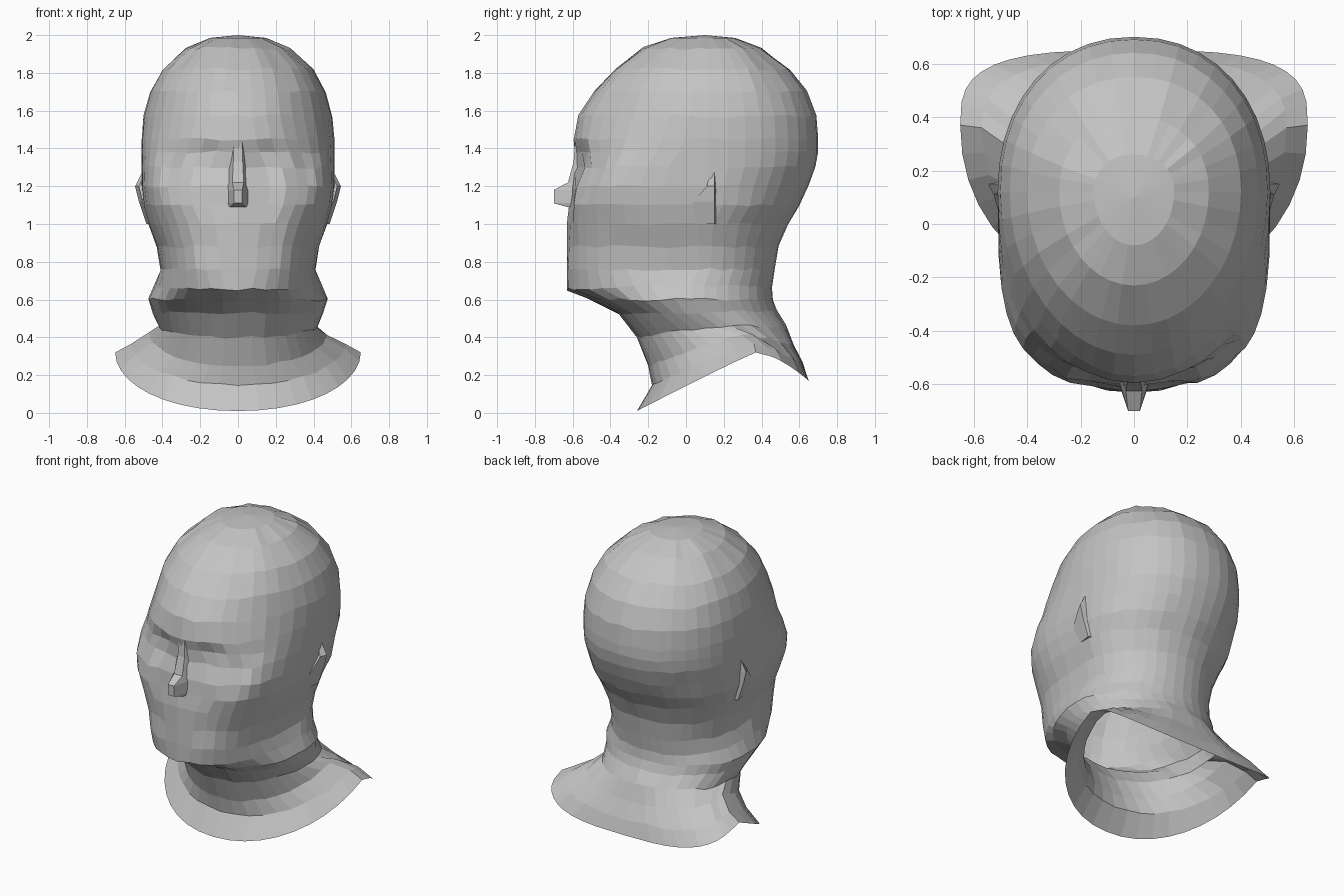
import bpy, bmesh, math, random
from mathutils import Vector

random.seed(4)
if "Cube" in bpy.data.objects:
    bpy.data.objects.remove(bpy.data.objects["Cube"], do_unlink=True)

# One plain clay material
clay = bpy.data.materials.new("clay grey")
clay.use_nodes = True
clay.diffuse_color = (0.55, 0.55, 0.55, 1)
clay.node_tree.nodes["Principled BSDF"].inputs["Base Color"].default_value = clay.diffuse_color

SEGMENTS = 40


def finish(bm, name):
    bmesh.ops.recalc_face_normals(bm, faces=bm.faces)
    mesh = bpy.data.meshes.new(name)
    bm.to_mesh(mesh)
    bm.free()
    mesh.materials.append(clay)
    obj = bpy.data.objects.new(name, mesh)
    bpy.context.collection.objects.link(obj)
    return obj


def signed_power(value, power):
    return math.copysign(abs(value) ** power, value)


def ring_points(z_front, z_side, z_back, front, back, width, centre, front_square, back_square):
    """Horizontal section with its own squareness front and back, tilted in z."""
    points = []
    for i in range(SEGMENTS):
        angle = 2 * math.pi * i / SEGMENTS
        s, c = math.sin(angle), math.cos(angle)
        power = 2 / (front_square if c > 0 else back_square)
        reach = (front if c > 0 else back) - centre
        z_end = z_front if c > 0 else z_back
        points.append(Vector((width * signed_power(s, power),
                              centre + reach * abs(c) ** power,
                              z_side + (z_end - z_side) * abs(c))))
    return points


# Skull and face sections: height, front, back, half width, front squareness
skull_rows = [
    (1.985, -.08, .26, .15, 2), (1.93, -.23, .40, .28, 2), (1.82, -.38, .55, .40, 2),
    (1.70, -.49, .64, .465, 2), (1.57, -.57, .69, .50, 1.95), (1.45, -.595, .70, .51, 2.2),
    (1.38, -.59, .70, .51, 2.5), (1.30, -.59, .685, .51, 3), (1.20, -.605, .65, .51, 3.4),
    (1.10, -.62, .60, .50, 3.2), (1.0, -.63, .54, .475, 2.7), (.88, -.63, .49, .43, 2.6),
    (.76, -.63, .47, .41, 2.6)]

# Jaw, neck and collar: front, side and back heights, front, back,
# half width, centre, back squareness
neck_rows = [
    (.655, .68, .66, -.63, .455, .44, .03, 2), (.60, .60, .60, -.50, .46, .475, .03, 2),
    (.53, .53, .54, -.36, .48, .45, .07, 2), (.40, .46, .46, -.26, .53, .42, .18, 2),
    (.25, .42, .36, -.20, .57, .47, .29, 2.3), (.15, .37, .26, -.18, .62, .57, .36, 2.7),
    (.01, .32, .17, -.26, .65, .65, .37, 3.2)]

# Hollows in the face: x, z, x radius, z radius, depth
hollows = [(.17, 1.34, .09, .08, .06), (.34, 1.28, .06, .12, .05),
           (.14, 1.12, .07, .10, .025), (.16, .93, .05, .07, .03)]


def sculpt(p):
    """Press in the eye sockets, temples, nose sides and mouth corners."""
    if p.y < -.2 and p.z > .7:
        for x, z, rx, rz, depth in hollows:
            p.y += depth * math.exp(-((abs(p.x) - x) / rx) ** 2 - ((p.z - z) / rz) ** 2)
    return p


# Head, neck and collar as one open shell; the section centre moves forward at the jaw
rings = [ring_points(z, z, z, f, b, w, .12 if z > 1 else .07, n, 2.15 if z > 1.25 else 2)
         for z, f, b, w, n in skull_rows]
rings += [ring_points(*row[:7], 2.1, row[7]) for row in neck_rows]
bm = bmesh.new()
crown = bm.verts.new((0, .1, 2))
loops = []
for r, ring in enumerate(rings):
    wobble = .008 if 0 < r < len(rings) - 1 else 0
    loops.append([bm.verts.new(sculpt(p) + Vector((0, 0, random.uniform(-wobble, wobble))))
                  for p in ring])
for i in range(SEGMENTS):
    j = (i + 1) % SEGMENTS
    bm.faces.new((crown, loops[0][i], loops[0][j]))
    for upper, lower in zip(loops, loops[1:]):
        bm.faces.new((upper[i], lower[i], lower[j], upper[j]))
finish(bm, "head_and_neck")


def loft(name, sections):
    """Closed solid through sections with equal point counts."""
    bm = bmesh.new()
    rows = [[bm.verts.new(p) for p in section] for section in sections]
    count = len(rows[0])
    for a, b in zip(rows, rows[1:]):
        for i in range(count):
            j = (i + 1) % count
            bm.faces.new((a[i], a[j], b[j], b[i]))
    bm.faces.new(rows[0])
    bm.faces.new(rows[-1])
    return finish(bm, name)


# Nose: bridge fading into the brow, flaring to a tapered tip
nose_rows = [(1.47, .02, .04, -.585), (1.33, .025, .06, -.595), (1.22, .03, .07, -.625),
             (1.18, .022, .07, -.70), (1.11, .022, .075, -.70), (1.09, .04, .07, -.63)]
loft("nose", [[(-base, -.54, z), (-w, y, z), (w, y, z), (base, -.54, z)]
              for z, w, base, y in nose_rows])

# Ears: small flaps leaning out towards the back
ear_rows = [(1.28, .13, .505), (1.20, .11, .545), (1.12, .04, .525), (1.0, .01, .485)]
for side, label in ((1, "left"), (-1, "right")):
    loft(label + "_ear", [[(side * .44, y, z), (side * (x - .02), y, z),
                           (side * x, .15, z), (side * .44, .17, z)]
                          for z, y, x in ear_rows])
